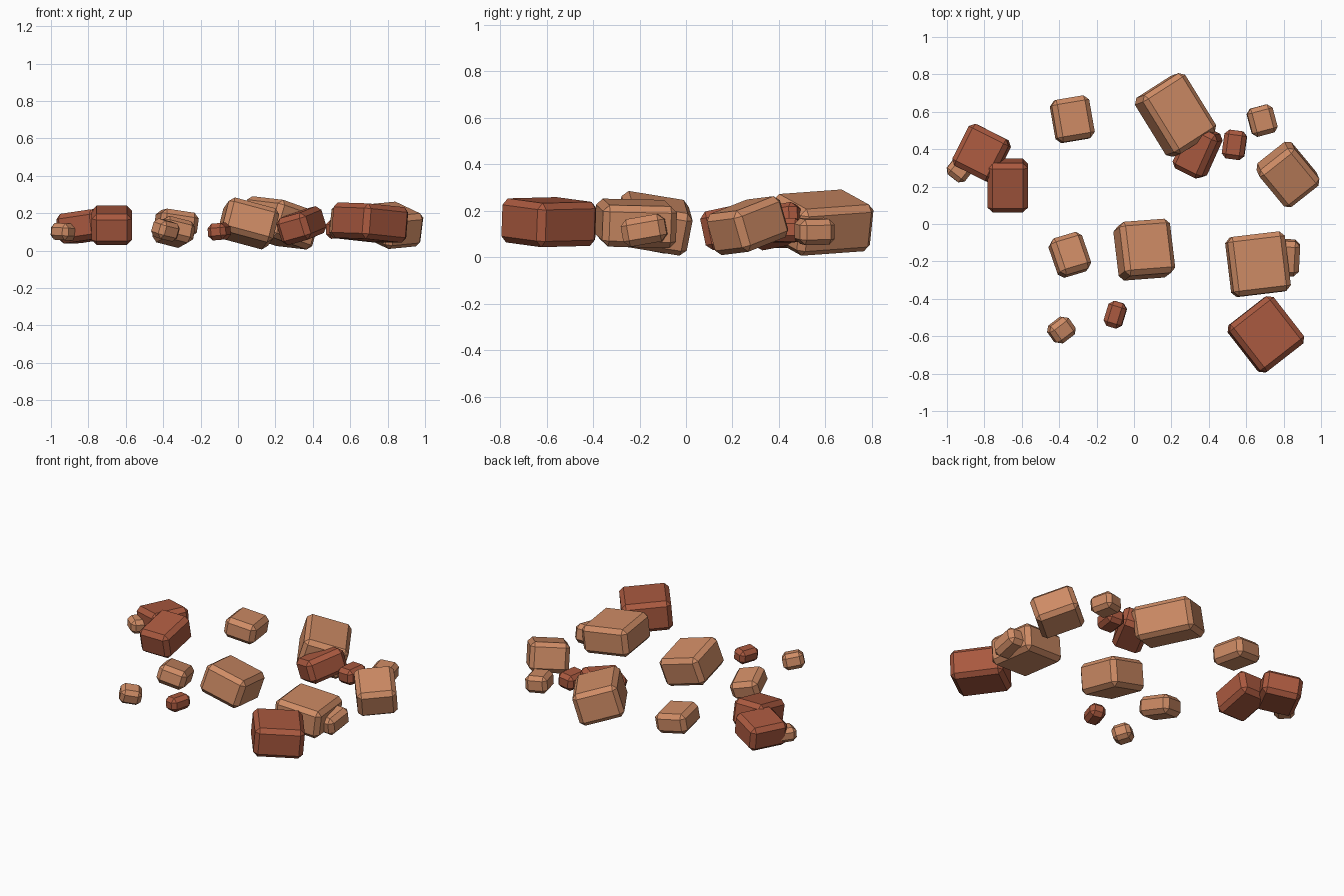
import bpy
import bmesh
from math import radians
from mathutils import Matrix, Vector

cube = bpy.data.objects.get("Cube")
if cube:
    bpy.data.objects.remove(cube, do_unlink=True)


def make_material(name, color):
    mat = bpy.data.materials.new(name)
    mat.use_nodes = True
    mat.diffuse_color = color
    bsdf = next(n for n in mat.node_tree.nodes if n.type == "BSDF_PRINCIPLED")
    bsdf.inputs["Base Color"].default_value = color
    return mat


tan = make_material("tan clay", (0.62, 0.26, 0.13, 1))
red = make_material("red clay", (0.40, 0.10, 0.05, 1))


def brick(name, mat, center, size, yaw, tilt_x=0, tilt_y=0, chamfer=0.027):
    """Chamfered block, turned by yaw and then tipped over the world axes."""
    bm = bmesh.new()
    bmesh.ops.create_cube(bm, size=1)
    bmesh.ops.scale(bm, vec=size, verts=bm.verts)
    bmesh.ops.bevel(bm, geom=bm.edges[:], offset=chamfer, segments=1,
                    affect="EDGES", clamp_overlap=True)
    turn = (Matrix.Rotation(radians(tilt_x), 4, "X")
            @ Matrix.Rotation(radians(tilt_y), 4, "Y")
            @ Matrix.Rotation(radians(yaw), 4, "Z"))
    mesh = bpy.data.meshes.new(name)
    bm.to_mesh(mesh)
    bm.free()
    mesh.materials.append(mat)
    obj = bpy.data.objects.new(name, mesh)
    obj.matrix_world = Matrix.Translation(Vector(center)) @ turn
    bpy.context.collection.objects.link(obj)


# Front group
brick("front_large_brick", red, (0.705, -0.59, 0.15), (0.30, 0.32, 0.19), 38, -2, 4.5)
brick("front_left_large_brick", tan, (0.663, -0.215, 0.145), (0.31, 0.32, 0.18), 7, -2, 6)
brick("front_left_small_brick", tan, (0.82, -0.18, 0.115), (0.13, 0.19, 0.12), -3, 10, 0)
brick("front_small_red_brick", red, (-0.10, -0.485, 0.102), (0.10, 0.14, 0.09), -17, 0, -5, 0.024)
brick("front_small_tan_brick", tan, (-0.388, -0.567, 0.11), (0.13, 0.115, 0.10), 36, 3, 16, 0.024)

# Middle group
brick("center_large_brick", tan, (0.055, -0.137, 0.145), (0.28, 0.295, 0.19), 7, -11, 14)
brick("center_right_brick", tan, (-0.343, -0.165, 0.1), (0.18, 0.21, 0.12), 19, -14, 10)
brick("left_large_brick", tan, (0.823, 0.265, 0.135), (0.24, 0.27, 0.185), 38, 16, 7)

# Right pile
brick("pile_front_brick", red, (-0.675, 0.205, 0.135), (0.215, 0.27, 0.17), 0, 12, 0)
brick("pile_back_brick", red, (-0.815, 0.38, 0.13), (0.24, 0.25, 0.16), -27, -3, -7)
brick("pile_small_brick", tan, (-0.925, 0.30, 0.10), (0.12, 0.14, 0.09), -38, 0, 3, 0.024)

# Back group
brick("back_right_brick", tan, (-0.33, 0.56, 0.145), (0.205, 0.23, 0.13), 10, -4, 8)
brick("back_large_brick", tan, (0.222, 0.583, 0.148), (0.28, 0.37, 0.21), 33, -6, 16)
brick("back_leaning_brick", red, (0.34, 0.39, 0.133), (0.18, 0.26, 0.15), -25, 3, -17)
brick("back_small_red_brick", red, (0.537, 0.423, 0.115), (0.12, 0.155, 0.10), -8, 0, -3, 0.024)
brick("back_small_tan_brick", tan, (0.685, 0.553, 0.11), (0.14, 0.155, 0.11), 15, 0, 4, 0.024)
